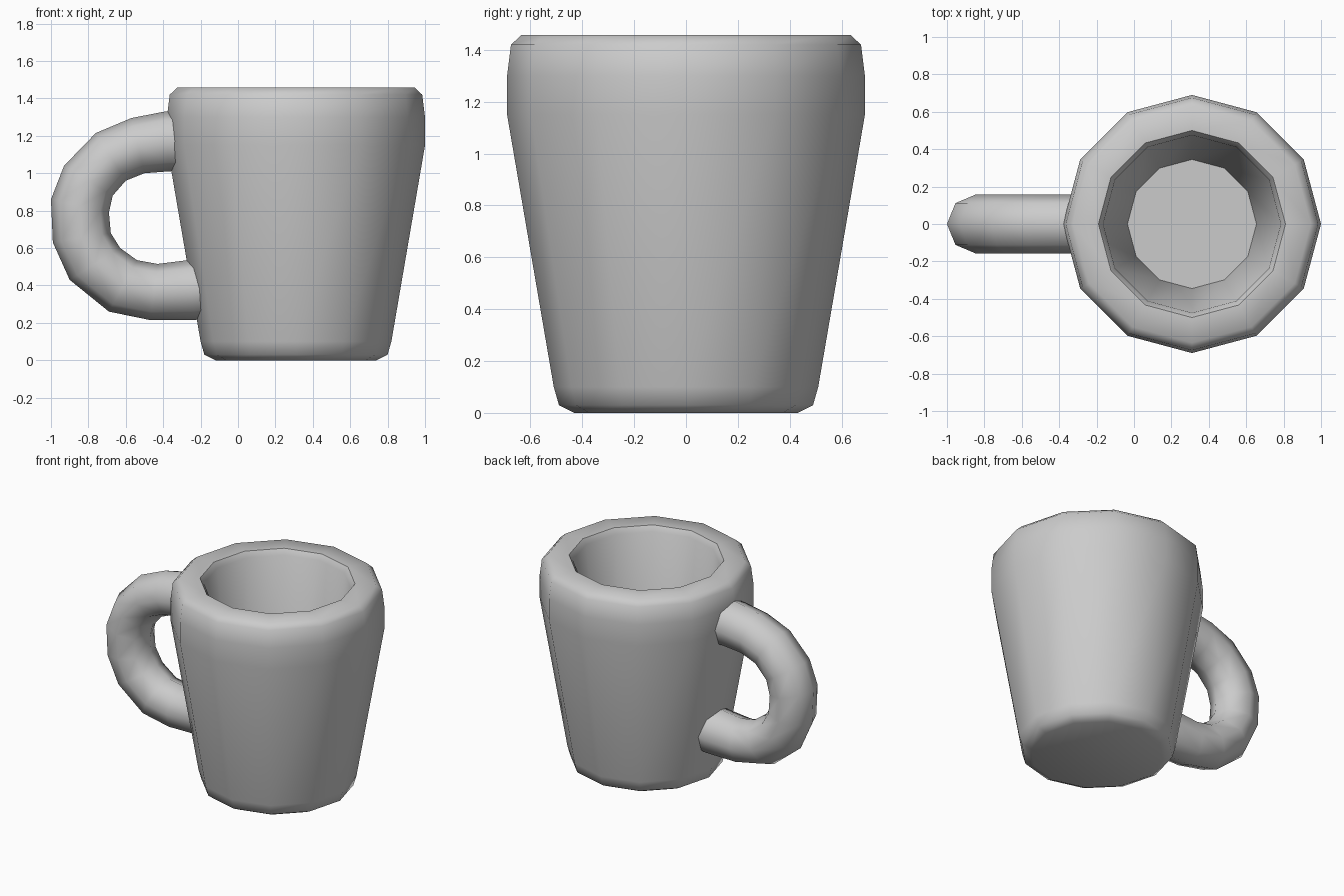
import bpy, bmesh
from math import sin, cos, pi, radians
from mathutils import Vector

if "Cube" in bpy.data.objects:
    bpy.data.objects.remove(bpy.data.objects["Cube"])


def skin_rings(name, rings):
    """Join closed rings of points into a capped, smooth-shaded solid."""
    bm = bmesh.new()
    loops = [[bm.verts.new(p) for p in ring] for ring in rings]
    n = len(loops[0])
    for a, b in zip(loops, loops[1:]):
        for i in range(n):
            j = (i + 1) % n
            bm.faces.new((a[i], a[j], b[j], b[i]))
    bm.faces.new(loops[0])
    bm.faces.new(loops[-1])
    bmesh.ops.recalc_face_normals(bm, faces=bm.faces)
    mesh = bpy.data.meshes.new(name)
    bm.to_mesh(mesh)
    bm.free()
    obj = bpy.data.objects.new(name, mesh)
    bpy.context.collection.objects.link(obj)
    bpy.ops.object.select_all(action='DESELECT')
    obj.select_set(True)
    bpy.context.view_layer.objects.active = obj
    bpy.ops.object.shade_smooth_by_angle(angle=radians(55))
    return obj


# Cup: 12-sided lathe, outside from the base up, over the rim and down inside
CENTRE_X = 0.31
cup_profile = [(0.43, 0), (0.49, 0.03), (0.51, 0.10), (0.69, 1.15),
               (0.69, 1.30), (0.675, 1.42), (0.635, 1.457),
               (0.50, 1.457), (0.475, 1.42), (0.345, 0.17)]
skin_rings("cup", [[(CENTRE_X + r * cos(k * pi / 6), r * sin(k * pi / 6), z)
                    for k in range(12)] for r, z in cup_profile])

# Handle: 8-sided tube, each ring spans an outer and an inner (x, z) point
handle_pairs = [((-0.25, 1.335), (-0.25, 1.015)), ((-0.39, 1.33), (-0.37, 1.01)),
                ((-0.57, 1.295), (-0.50, 1.00)), ((-0.76, 1.215), (-0.60, 0.96)),
                ((-0.93, 1.04), (-0.67, 0.88)), ((-1.00, 0.86), (-0.69, 0.79)),
                ((-0.99, 0.63), (-0.68, 0.68)), ((-0.90, 0.43), (-0.63, 0.60)),
                ((-0.69, 0.26), (-0.54, 0.535)), ((-0.47, 0.215), (-0.43, 0.515)),
                ((-0.23, 0.215), (-0.27, 0.535)), ((-0.14, 0.23), (-0.17, 0.55))]
rings = []
for outer, inner in handle_pairs:
    o, i = Vector((outer[0], 0, outer[1])), Vector((inner[0], 0, inner[1]))
    mid, half = (o + i) / 2, (o - i) / 2
    rings.append([mid + half * cos(k * pi / 4) + Vector((0, 0.158 * sin(k * pi / 4), 0))
                  for k in range(8)])
skin_rings("handle", rings)
